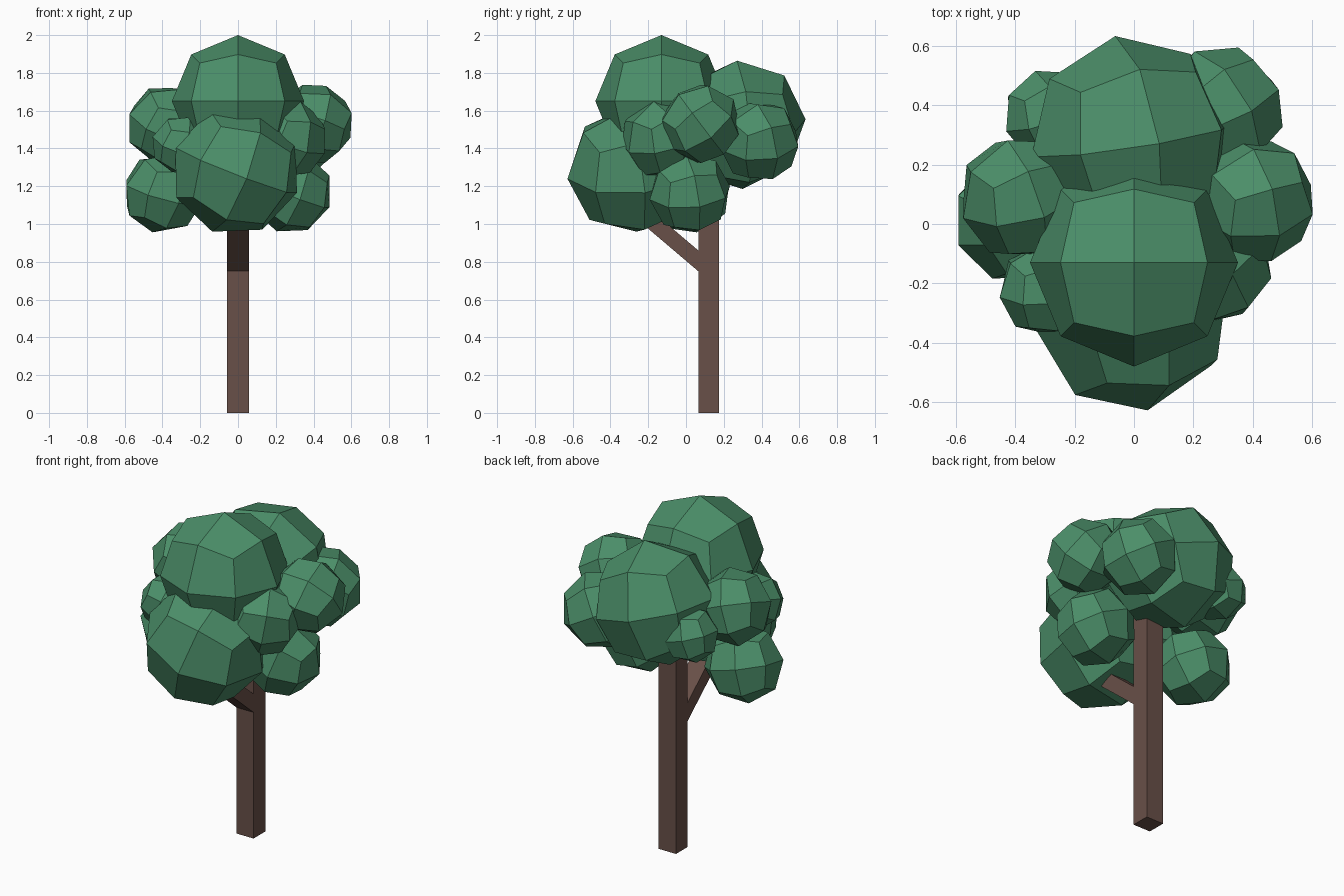
import bpy, bmesh
from math import radians
from mathutils import Matrix, Euler

if "Cube" in bpy.data.objects:
    bpy.data.objects.remove(bpy.data.objects["Cube"])


def material(name, color):
    m = bpy.data.materials.new(name)
    m.diffuse_color = (*color, 1)
    m.use_nodes = True
    m.node_tree.nodes["Principled BSDF"].inputs["Base Color"].default_value = m.diffuse_color
    return m


GREEN = material("leaf_green", (0.07, 0.27, 0.14))
BROWN = material("bark_brown", (0.14, 0.08, 0.065))


def finish(bm, name, mat):
    bmesh.ops.recalc_face_normals(bm, faces=bm.faces)
    mesh = bpy.data.meshes.new(name)
    bm.to_mesh(mesh)
    bm.free()
    mesh.materials.append(mat)
    bpy.context.collection.objects.link(bpy.data.objects.new(name, mesh))


# Flat prism: a (y, z) outline extruded across x
def prism(name, outline, half_width):
    bm = bmesh.new()
    face = bm.faces.new([bm.verts.new((-half_width, y, z)) for y, z in outline])
    ext = bmesh.ops.extrude_face_region(bm, geom=[face])["geom"]
    bmesh.ops.translate(bm, vec=(2 * half_width, 0, 0),
                        verts=[v for v in ext if isinstance(v, bmesh.types.BMVert)])
    finish(bm, name, BROWN)


# Leaf clump: cube cut 2 x 2 per side and rounded to a 24-faced ball
def clump(name, center, radius, tilt):
    bm = bmesh.new()
    bmesh.ops.create_cube(bm, size=2)
    bmesh.ops.subdivide_edges(bm, edges=bm.edges[:], cuts=1, use_grid_fill=True)
    for v in bm.verts:
        v.co = v.co.normalized() * radius
    rot = Euler([radians(a) for a in tilt]).to_matrix().to_4x4()
    bmesh.ops.transform(bm, matrix=Matrix.Translation(center) @ rot, verts=bm.verts)
    finish(bm, name, GREEN)


# Trunk and front branch
prism("trunk", [(0.065, 0), (0.175, 0), (0.175, 1.45), (0.065, 1.45)], 0.057)
prism("branch", [(0.065, 0.75), (0.065, 0.86), (-0.30, 1.17), (-0.30, 1.06)], 0.057)

# Large clumps
clump("leaves_top", (0, -0.13, 1.65), 0.35, (0, 0, 0))
clump("leaves_front", (-0.01, -0.285, 1.285), 0.35, (8, 20, 12))
clump("leaves_back", (-0.01, 0.285, 1.525), 0.353, (5, 15, 10))

# Small clumps around the sides
clump("leaves_right", (0.40, 0.08, 1.53), 0.215, (40, 20, 15))
clump("leaves_right_back", (0.29, 0.385, 1.44), 0.22, (15, 25, 30))
clump("leaves_right_front", (0.26, -0.13, 1.45), 0.215, (20, 10, 35))
clump("leaves_right_low", (0.285, 0.02, 1.165), 0.22, (10, 20, 15))
clump("leaves_left", (-0.38, 0.09, 1.525), 0.215, (25, 15, 20))
clump("leaves_left_low", (-0.395, 0.02, 1.165), 0.22, (15, 10, 25))
clump("leaves_left_front", (-0.30, -0.22, 1.42), 0.16, (20, 15, 10))
clump("leaves_left_back", (-0.285, 0.365, 1.44), 0.16, (10, 15, 20))
